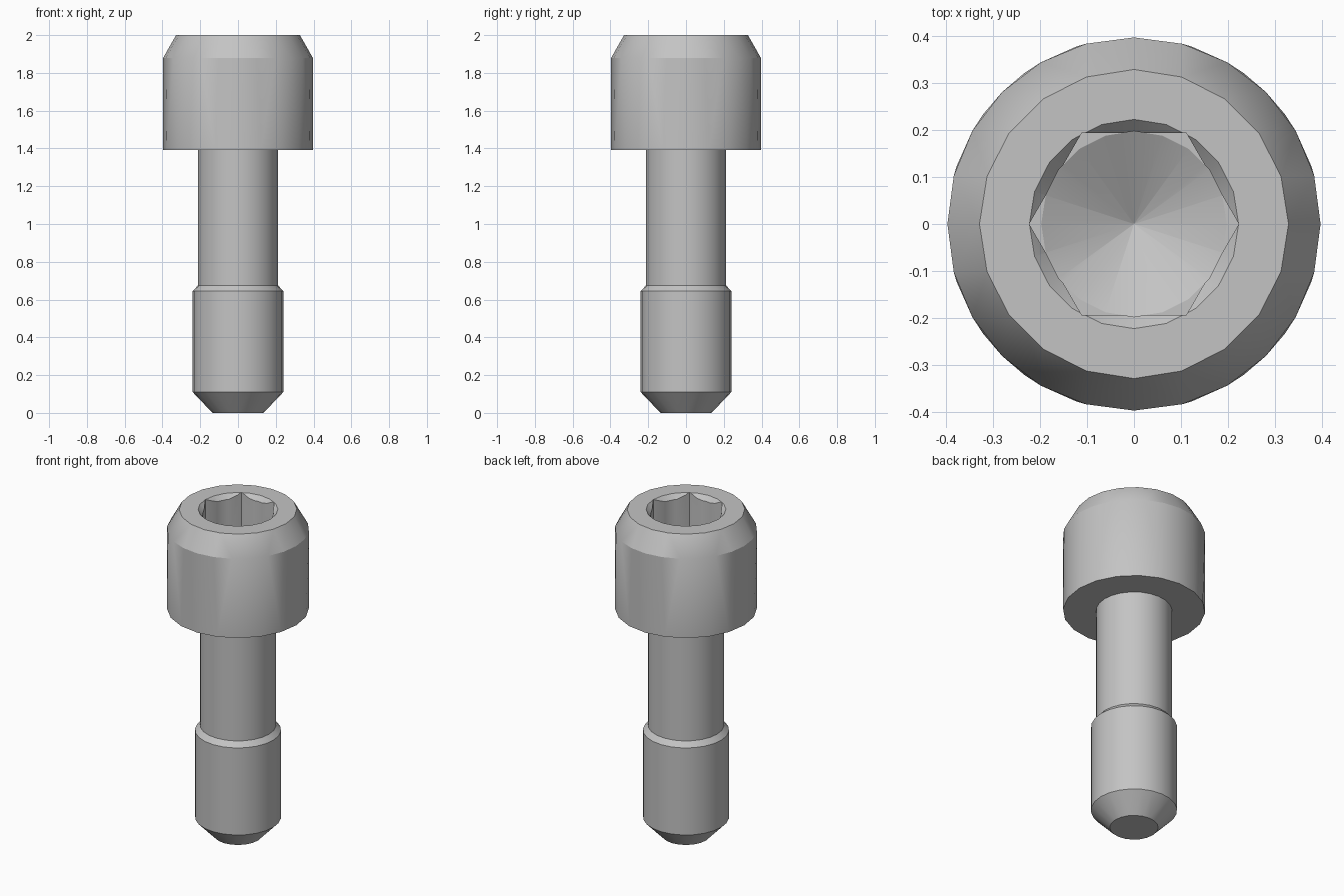
import bpy, bmesh, math

if "Cube" in bpy.data.objects:
    bpy.data.objects.remove(bpy.data.objects["Cube"], do_unlink=True)

steel = bpy.data.materials.new("grey steel")
steel.use_nodes = True
colour = (0.55, 0.55, 0.55, 1)
steel.diffuse_color = colour
steel.node_tree.nodes["Principled BSDF"].inputs["Base Color"].default_value = colour


def stack(name, rings):
    """Solid of stacked rings given as (radius, height, sides), capped at both ends."""
    bm = bmesh.new()
    loops = []
    for r, z, n in rings:
        vs = [bm.verts.new((r * math.cos(math.tau * i / n), r * math.sin(math.tau * i / n), z))
              for i in range(n)]
        loops.append((vs, [bm.edges.new((vs[i], vs[(i + 1) % n])) for i in range(n)]))
    for (_, low), (_, high) in zip(loops, loops[1:]):
        bmesh.ops.bridge_loops(bm, edges=low + high)
    bm.faces.new(loops[0][0])
    bm.faces.new(loops[-1][0])
    bmesh.ops.recalc_face_normals(bm, faces=bm.faces)
    mesh = bpy.data.meshes.new(name)
    bm.to_mesh(mesh)
    bm.free()
    mesh.materials.append(steel)
    ob = bpy.data.objects.new(name, mesh)
    bpy.context.collection.objects.link(ob)
    return ob


# Screw body: chamfered tip, threaded end, waisted shank and cap head
screw = stack("cap_screw", [
    (0.135, 0, 20), (0.24, 0.11, 24), (0.24, 0.645, 24), (0.212, 0.675, 24),
    (0.212, 1.393, 24), (0.396, 1.393, 20), (0.396, 1.88, 24), (0.328, 2, 20)])

# Socket cutters: drilled hole with conical floor and countersink, then the hexagon
drill = stack("drill_cutter", [
    (0.001, 1.59, 20), (0.197, 1.7, 20), (0.197, 1.973, 20), (0.222, 2, 20), (0.24, 2.02, 20)])
hexagon = stack("hex_cutter", [(0.2225, 1.7, 6), (0.2225, 2.05, 6)])

bpy.context.view_layer.objects.active = screw
for cutter in (drill, hexagon):
    cutter.hide_render = True
    cut = screw.modifiers.new(cutter.name, "BOOLEAN")
    cut.operation = "DIFFERENCE"
    cut.solver = "EXACT"
    cut.object = cutter
    bpy.ops.object.modifier_apply(modifier=cut.name)
    bpy.data.objects.remove(cutter, do_unlink=True)

# Smooth round walls, crisp chamfer and hexagon edges
bpy.ops.object.select_all(action="DESELECT")
screw.select_set(True)
bpy.ops.object.shade_smooth_by_angle(angle=math.radians(28))
